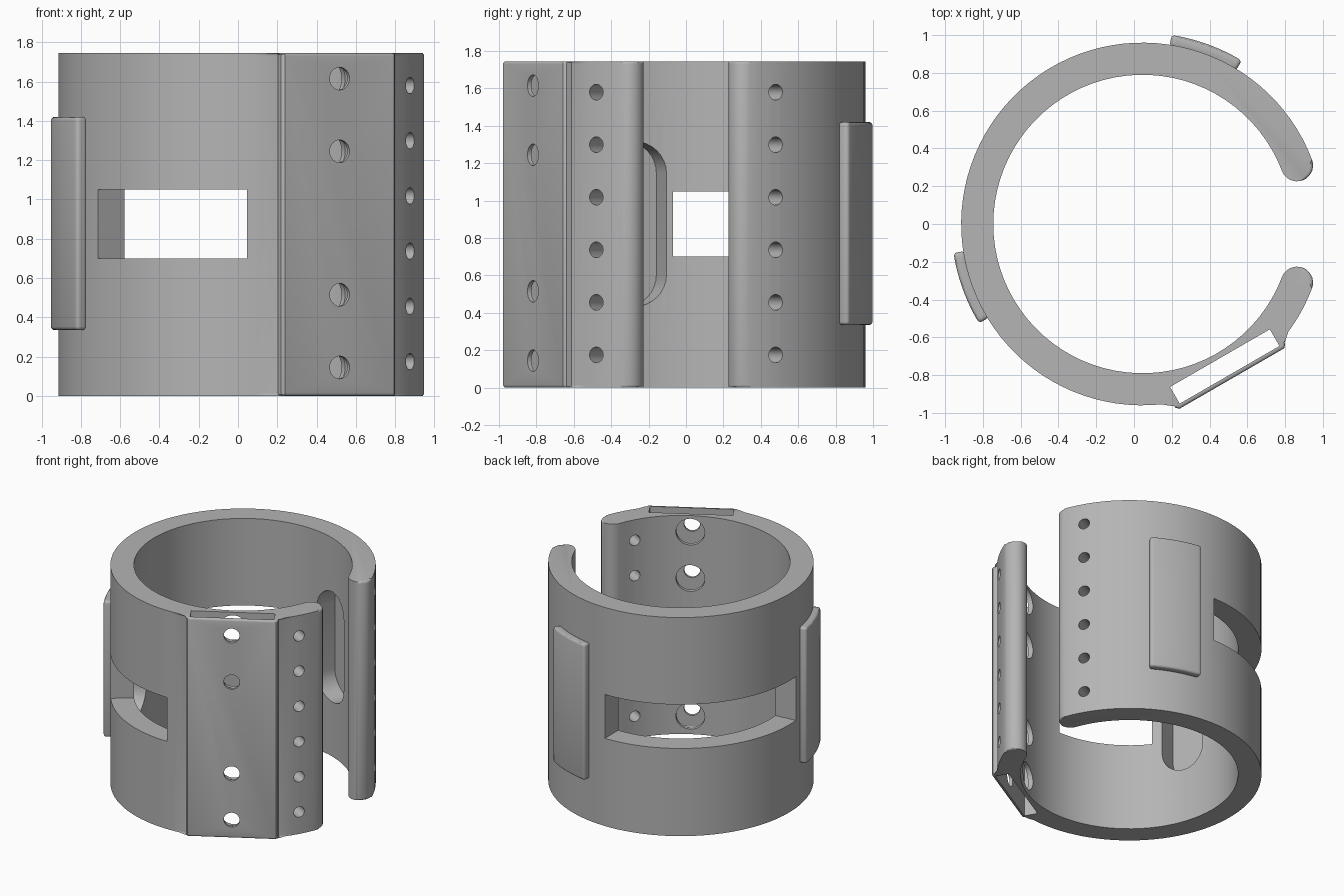
import bpy, bmesh, math
from mathutils import Matrix, Vector

cube = bpy.data.objects.get("Cube")
if cube:
    bpy.data.objects.remove(cube)

CENTRE = Vector((0.045, 0, 0))
OUTER, INNER, HEIGHT = 0.96, 0.79, 1.745
MID, CAP = (OUTER + INNER) / 2, (OUTER - INNER) / 2
GAP = 20.8           # half angle of the opening
PLATE = 300          # direction of the flat mounting plate

grey = bpy.data.materials.new("plain grey")
grey.diffuse_color = (0.46, 0.46, 0.46, 1)
grey.use_nodes = True
grey.node_tree.nodes["Principled BSDF"].inputs["Base Color"].default_value = (0.46, 0.46, 0.46, 1)


def arc(radius, start, end, steps, centre=(0, 0)):
    angles = [math.radians(start + (end - start) * i / steps) for i in range(steps + 1)]
    return [(centre[0] + radius * math.cos(a), centre[1] + radius * math.sin(a)) for a in angles]


def polar(radius, angle, side=0):
    a = math.radians(angle)
    return (radius * math.cos(a) - side * math.sin(a), radius * math.sin(a) + side * math.cos(a))


def radial(angle, z):
    """Local x is sideways, y is up and z points outwards from the axis."""
    a = math.radians(angle)
    m = Matrix(((-math.sin(a), 0, math.cos(a)), (math.cos(a), 0, math.sin(a)), (0, 1, 0))).to_4x4()
    return Matrix.Translation((0, 0, z)) @ m


def prism(bm, outline, low, high, matrix=Matrix.Identity(4)):
    bottom = [bm.verts.new(matrix @ Vector((x, y, low))) for x, y in outline]
    top = [bm.verts.new(matrix @ Vector((x, y, high))) for x, y in outline]
    bm.faces.new(bottom[::-1])
    bm.faces.new(top)
    for i in range(len(outline)):
        j = (i + 1) % len(outline)
        bm.faces.new((bottom[i], bottom[j], top[j], top[i]))


def finish(bm, name):
    bmesh.ops.recalc_face_normals(bm, faces=bm.faces)
    mesh = bpy.data.meshes.new(name)
    bm.to_mesh(mesh)
    bm.free()
    mesh.materials.append(grey)
    obj = bpy.data.objects.new(name, mesh)
    obj.location = CENTRE
    bpy.context.collection.objects.link(obj)
    return obj


def apply_modifiers(obj):
    bpy.context.view_layer.update()
    graph = bpy.context.evaluated_depsgraph_get()
    mesh = bpy.data.meshes.new_from_object(obj.evaluated_get(graph))
    obj.modifiers.clear()
    obj.data = mesh


def cut(target, bm, name):
    cutter = finish(bm, name)
    cutter.hide_render = True
    mod = target.modifiers.new(name, "BOOLEAN")
    mod.operation, mod.solver, mod.object = "DIFFERENCE", "EXACT", cutter
    apply_modifiers(target)
    bpy.data.objects.remove(cutter)


def smooth(obj):
    bpy.ops.object.select_all(action="DESELECT")
    obj.select_set(True)
    bpy.context.view_layer.objects.active = obj
    bpy.ops.object.shade_smooth_by_angle(angle=math.radians(30))


# Open ring with rounded ends and a flat plate along one side
half = 0.335
spread = math.degrees(math.asin(half / OUTER))
outline = arc(OUTER, GAP, PLATE - spread, 72)
outline += [polar(0.93, PLATE, -half), polar(0.945, PLATE, -half + 0.015),
            polar(0.945, PLATE, half - 0.015), polar(0.93, PLATE, half)]
outline += arc(OUTER, PLATE + spread, 360 - GAP, 6)
outline += arc(CAP, -GAP, 180 - GAP, 14, polar(MID, -GAP))[1:]
outline += arc(INNER, 360 - GAP, GAP, 72)[1:]
outline += arc(CAP, 180 + GAP, 360 + GAP, 14, polar(MID, GAP))[1:-1]
bm = bmesh.new()
prism(bm, outline, 0, HEIGHT)
rim = [e for e in bm.edges if abs(e.verts[0].co.z - e.verts[1].co.z) < 0.001
       and ((e.verts[0].co + e.verts[1].co) / 2).xy.length > MID]
bmesh.ops.bevel(bm, geom=rim, offset=0.015, segments=3, profile=0.5, affect="EDGES")
cuff = finish(bm, "cuff_ring")

# Full height slot behind the plate
bm = bmesh.new()
prism(bm, [polar(r, PLATE, s) for r, s in
           ((0.82, -0.305), (0.922, -0.305), (0.922, 0.305), (0.82, 0.305))], -0.1, HEIGHT + 0.1)
cut(cuff, bm, "slot_cutter")

# Strap windows in the front and back walls
bm = bmesh.new()
for start, end in ((90, 185), (218, 270)):
    prism(bm, arc(0.7, start, end, 24) + arc(1.1, end, start, 24), 0.7, 1.05)
cut(cuff, bm, "window_cutter")

# Rows of small holes beside the opening, and bolt holes through the plate
BOLTS = (0.145, 0.515, 1.245, 1.615)
bm = bmesh.new()
for angle in (-30, 30):
    for i in range(6):
        prism(bm, arc(0.042, 0, 345, 23), 0.6, 1.1, radial(angle, 0.175 + 0.281 * i))
for z in BOLTS:
    prism(bm, arc(0.058, 0, 345, 23), 0.6, 1.1, radial(PLATE, z))
cut(cuff, bm, "hole_cutter")

# Wider bolt recesses and long rounded pockets on the inside wall
PADS = (70, 200)
bm = bmesh.new()
for z in BOLTS:
    prism(bm, arc(0.105, 0, 350, 35), 0.6, 0.87, radial(PLATE, z))
for angle in PADS:
    stadium = arc(0.17, 0, 180, 16, (0, 0.27)) + arc(0.17, 180, 360, 16, (0, -0.27))
    prism(bm, stadium, 0.6, 0.93, radial(angle, 0.875))
cut(cuff, bm, "recess_cutter")
smooth(cuff)

# Raised pads outside the pockets
for angle, name in zip(PADS, ("back_pad", "side_pad")):
    bm = bmesh.new()
    a, b = angle - 11.3, angle + 11.3
    prism(bm, arc(1.012, a, b, 12) + arc(0.95, b, a, 12), 0.335, 1.42)
    pad = finish(bm, name)
    bevel = pad.modifiers.new("soft_edges", "BEVEL")
    bevel.width, bevel.segments = 0.018, 3
    bevel.limit_method, bevel.angle_limit = "ANGLE", math.radians(40)
    apply_modifiers(pad)
    smooth(pad)
